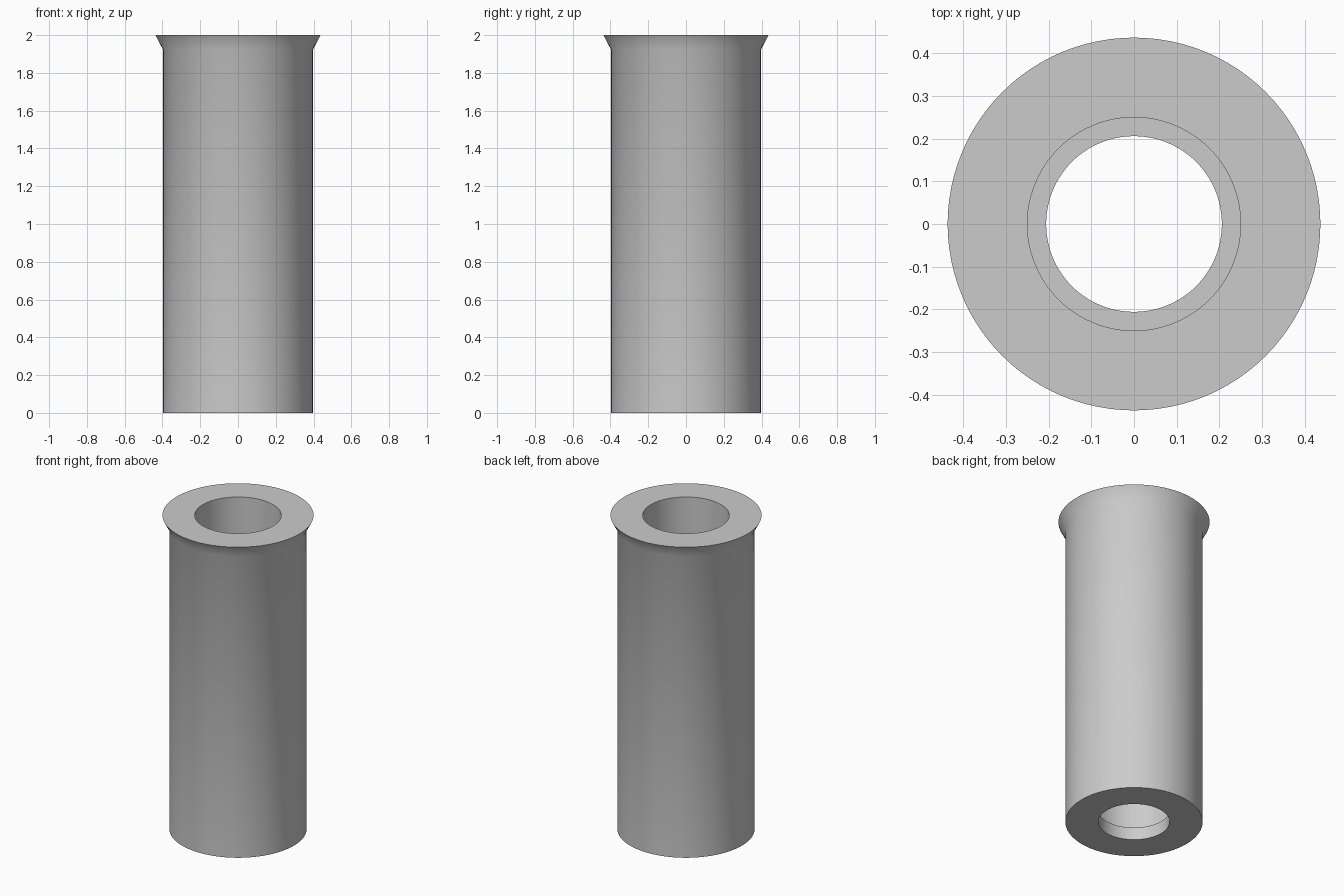
import bpy
import math

cube = bpy.data.objects.get("Cube")
if cube:
    bpy.data.objects.remove(cube, do_unlink=True)

SEGMENTS = 96

# Plain grey finish
grey = bpy.data.materials.new("plain_grey")
grey.use_nodes = True
colour = (0.6, 0.6, 0.6, 1.0)
grey.diffuse_color = colour
grey.node_tree.nodes["Principled BSDF"].inputs["Base Color"].default_value = colour


def lathe(name, profile, material):
    """Revolve a closed (radius, height) profile around the z axis."""
    verts, faces = [], []
    n = len(profile)
    for s in range(SEGMENTS):
        a = math.tau * s / SEGMENTS
        verts += [(r * math.cos(a), r * math.sin(a), z) for r, z in profile]
        t = (s + 1) % SEGMENTS
        for i in range(n):
            j = (i + 1) % n
            faces.append((s * n + i, t * n + i, t * n + j, s * n + j))
    mesh = bpy.data.meshes.new(name)
    mesh.from_pydata(verts, [], faces)
    mesh.materials.append(material)
    obj = bpy.data.objects.new(name, mesh)
    bpy.context.collection.objects.link(obj)
    bpy.ops.object.select_all(action="DESELECT")
    obj.select_set(True)
    bpy.context.view_layer.objects.active = obj
    bpy.ops.object.shade_smooth_by_angle(angle=math.radians(30))
    return obj


# Thick tube: flared rim on top, stepped bore with a narrow lip at the base
lathe("flared_sleeve", [
    (0.206, 0.0), (0.397, 0.0),      # underside
    (0.397, 1.923), (0.437, 2.0),    # outer wall and flare
    (0.25, 2.0), (0.25, 0.08),       # top face and wide bore
    (0.206, 0.08),                   # ledge of the base lip
], grey)
